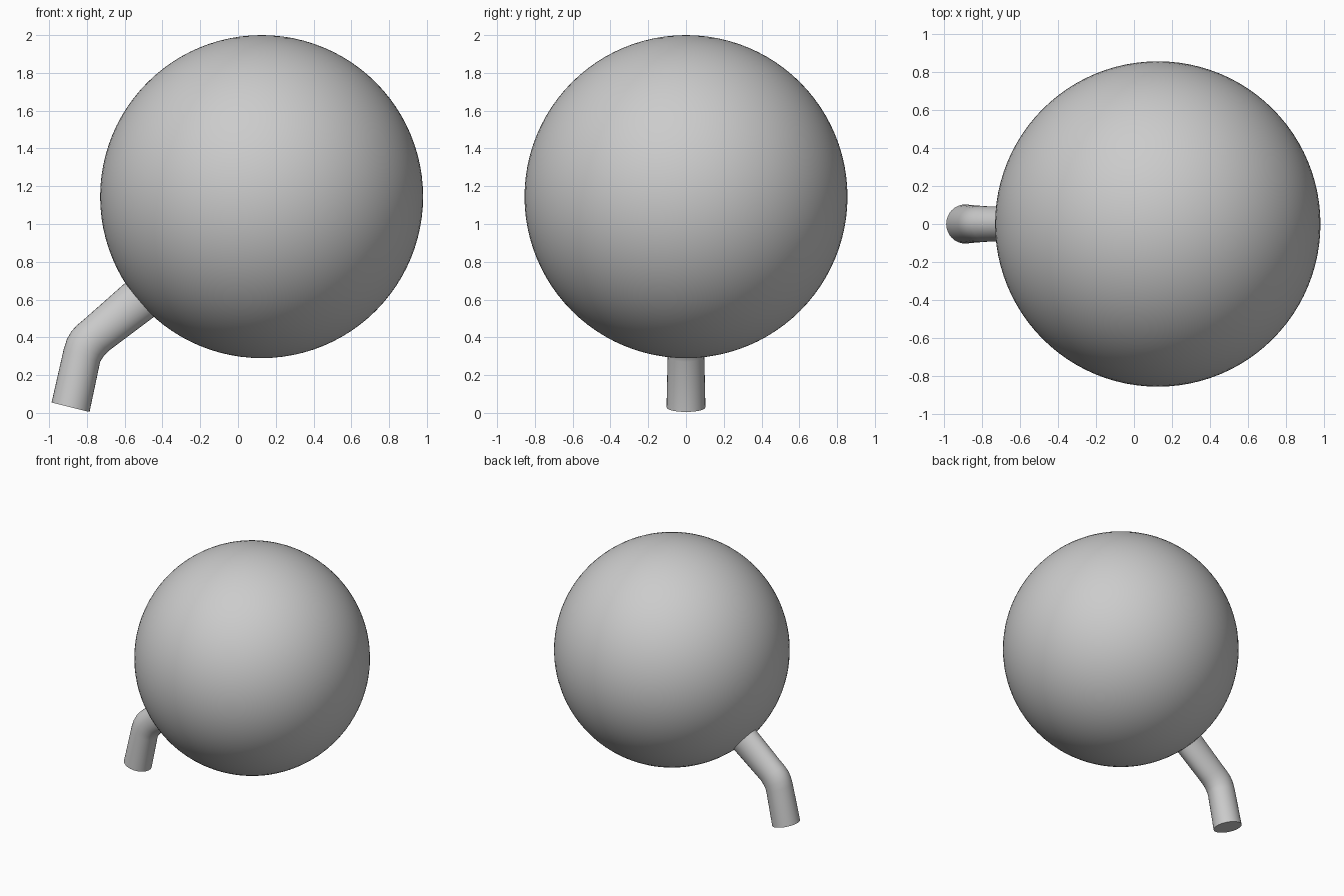
import bpy, bmesh, math
from mathutils import Vector

cube = bpy.data.objects.get("Cube")
if cube:
    bpy.data.objects.remove(cube, do_unlink=True)

# One plain grey for everything
grey = bpy.data.materials.new("plain_grey")
grey.use_nodes = True
colour = (0.6, 0.6, 0.6, 1)
grey.diffuse_color = colour
grey.node_tree.nodes["Principled BSDF"].inputs["Base Color"].default_value = colour


def finish(obj, name):
    obj.name = name
    obj.data.materials.append(grey)
    bpy.ops.object.select_all(action="DESELECT")
    obj.select_set(True)
    bpy.context.view_layer.objects.active = obj
    bpy.ops.object.shade_smooth_by_angle(angle=math.radians(40))


# Round body
bpy.ops.mesh.primitive_uv_sphere_add(segments=96, ring_count=48, radius=0.855,
                                     location=(0.125, 0, 1.145))
finish(bpy.context.object, "ball")

# Bent stem: outer edge x, z, inner edge x, z, half depth
sections = [
    (-0.987, 0.055, -0.786, 0.005, 0.103),
    (-0.923, 0.336, -0.730, 0.270, 0.097),
    (-0.906, 0.390, -0.715, 0.295, 0.096),
    (-0.882, 0.432, -0.700, 0.313, 0.095),
    (-0.852, 0.465, -0.684, 0.329, 0.093),
    (-0.812, 0.498, -0.660, 0.347, 0.092),
    (-0.595, 0.690, -0.442, 0.510, 0.090),
    (-0.480, 0.790, -0.320, 0.601, 0.090),
]
SIDES = 32
bm = bmesh.new()
rings = []
for ox, oz, ix, iz, depth in sections:
    outer, inner = Vector((ox, 0, oz)), Vector((ix, 0, iz))
    centre, across = (outer + inner) / 2, (inner - outer) / 2
    ring = []
    for i in range(SIDES):
        a = math.tau * i / SIDES
        ring.append(bm.verts.new(centre + across * math.cos(a)
                                 + Vector((0, depth * math.sin(a), 0))))
    rings.append(ring)
for low, high in zip(rings, rings[1:]):
    for i in range(SIDES):
        j = (i + 1) % SIDES
        bm.faces.new((low[i], low[j], high[j], high[i]))
bm.faces.new(rings[0])
bm.faces.new(rings[-1])
bmesh.ops.recalc_face_normals(bm, faces=bm.faces)
mesh = bpy.data.meshes.new("bent_stem")
bm.to_mesh(mesh)
bm.free()
stem = bpy.data.objects.new("bent_stem", mesh)
bpy.context.collection.objects.link(stem)
finish(stem, "bent_stem")
